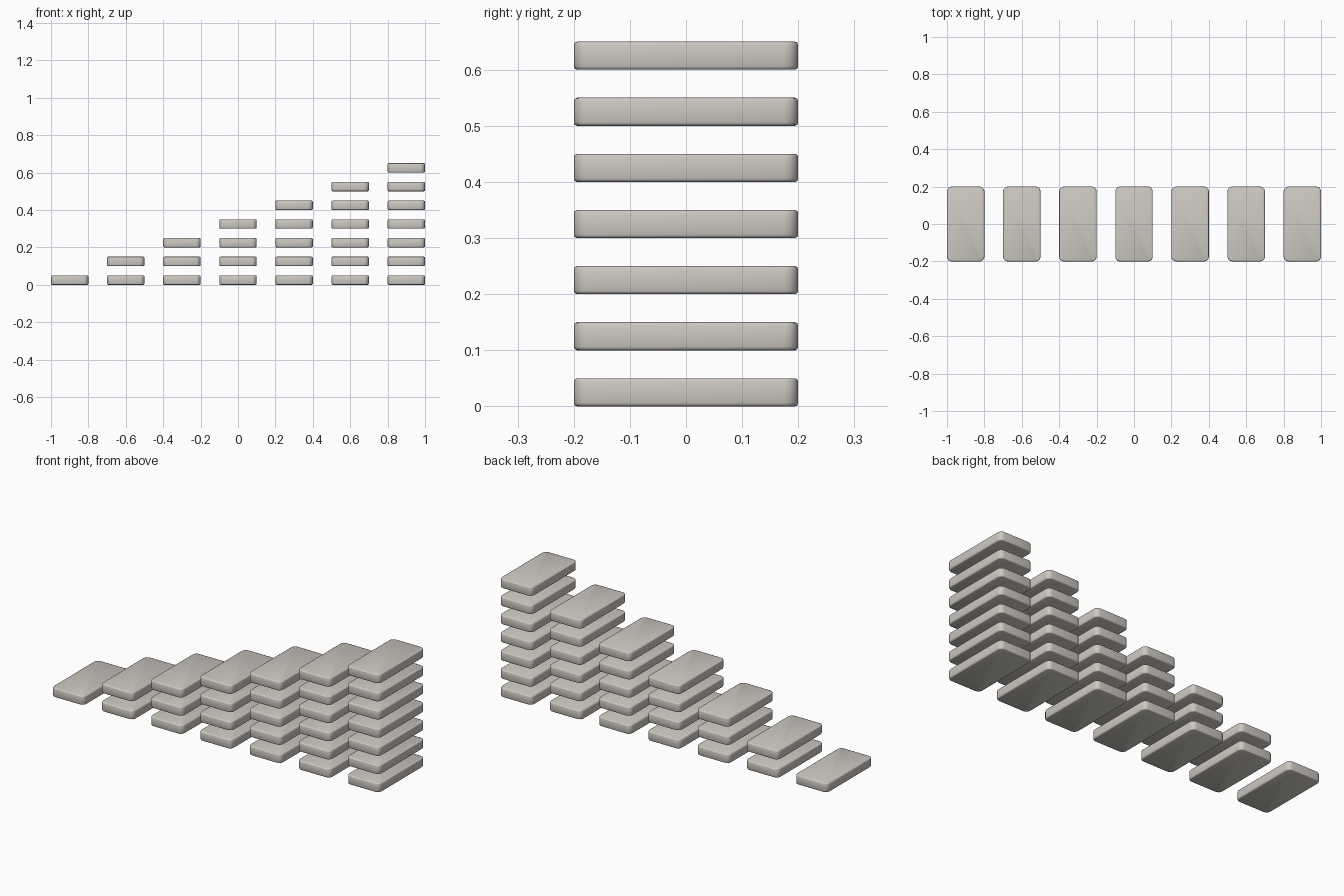
import bpy, bmesh

if "Cube" in bpy.data.objects:
    bpy.data.objects.remove(bpy.data.objects["Cube"])

W, D, H = 0.2, 0.4, 0.05      # slab size
STEP_X, STEP_Z = 0.3, 0.1     # spacing of columns and layers
COLUMNS = 7

stone = bpy.data.materials.new("warm_grey_stone")
stone.diffuse_color = (0.61, 0.575, 0.53, 1)
stone.use_nodes = True
stone.node_tree.nodes["Principled BSDF"].inputs["Base Color"].default_value = stone.diffuse_color


def slab_mesh():
    """Rounded slab standing on z = 0, shared by all the slabs."""
    bm = bmesh.new()
    bmesh.ops.create_cube(bm, size=1)
    for v in bm.verts:
        v.co = (v.co.x * W, v.co.y * D, (v.co.z + 0.5) * H)
    # Rounded corners in plan
    upright = [e for e in bm.edges
               if abs(e.verts[0].co.z - e.verts[1].co.z) > H / 2]
    bmesh.ops.bevel(bm, geom=upright, offset=0.025, segments=4,
                    profile=0.5, affect='EDGES')
    # Softened top and bottom rims
    rims = [e for e in bm.edges
            if abs(e.verts[0].co.z - e.verts[1].co.z) < 1e-5]
    bmesh.ops.bevel(bm, geom=rims, offset=0.006, segments=2,
                    profile=0.5, affect='EDGES')
    bmesh.ops.recalc_face_normals(bm, faces=bm.faces)
    for f in bm.faces:
        f.smooth = True
    me = bpy.data.meshes.new("slab")
    bm.to_mesh(me)
    bm.free()
    me.materials.append(stone)
    return me


# Stair of floating slabs: each column is one slab taller than the last
mesh = slab_mesh()
for col in range(COLUMNS):
    for row in range(col + 1):
        ob = bpy.data.objects.new(f"slab_column{col + 1}_layer{row + 1}", mesh)
        ob.location = ((col - (COLUMNS - 1) / 2) * STEP_X, 0, row * STEP_Z)
        bpy.context.collection.objects.link(ob)
